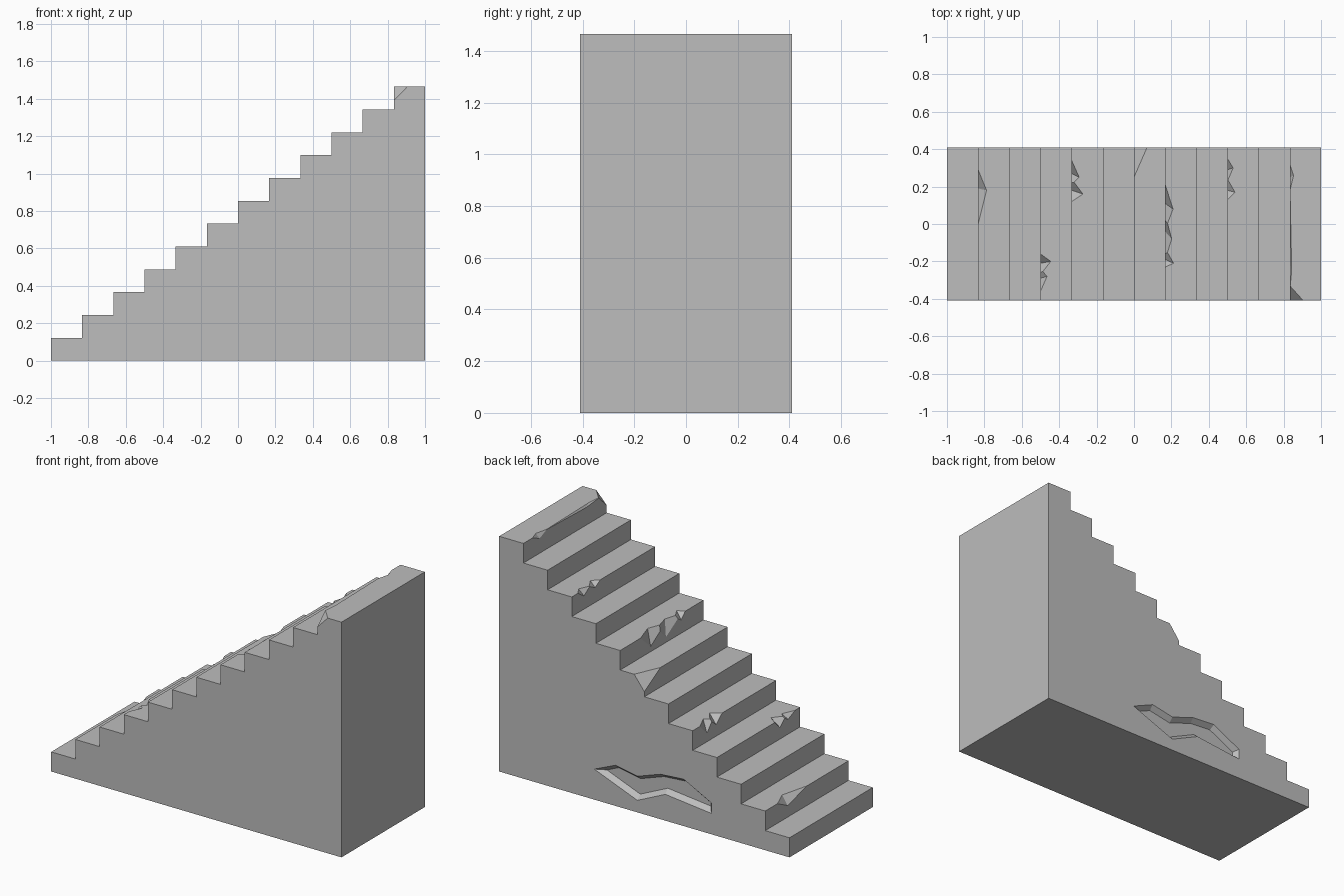
import bpy, bmesh
from mathutils import Vector

if "Cube" in bpy.data.objects:
    bpy.data.objects.remove(bpy.data.objects["Cube"])

STEPS = 12
HALF = 0.41
TREAD = 2 / STEPS
RISE = 1.465 / STEPS

stone = bpy.data.materials.new("grey stone")
stone.use_nodes = True
stone.diffuse_color = (0.51, 0.51, 0.51, 1)
stone.node_tree.nodes["Principled BSDF"].inputs["Base Color"].default_value = stone.diffuse_color


def make_object(name, bm):
    bmesh.ops.recalc_face_normals(bm, faces=bm.faces)
    mesh = bpy.data.meshes.new(name)
    bm.to_mesh(mesh)
    bm.free()
    mesh.materials.append(stone)
    obj = bpy.data.objects.new(name, mesh)
    bpy.context.collection.objects.link(obj)
    return obj


def extrude(bm, faces, offset):
    result = bmesh.ops.extrude_face_region(bm, geom=faces)
    verts = [v for v in result["geom"] if isinstance(v, bmesh.types.BMVert)]
    bmesh.ops.translate(bm, verts=verts, vec=offset)


# Solid staircase: stepped side profile pulled across its width
profile = [(1, 0), (-1, 0)]
for i in range(STEPS):
    x = -1 + i * TREAD
    profile += [(x, (i + 1) * RISE), (x + TREAD, (i + 1) * RISE)]
bm = bmesh.new()
side = bm.faces.new([bm.verts.new((x, -HALF, z)) for x, z in profile])
extrude(bm, [side], (0, 2 * HALF, 0))
stairs = make_object("staircase", bm)


def carve(cutter):
    cutter.hide_render = True
    mod = stairs.modifiers.new("carve", "BOOLEAN")
    mod.operation = "DIFFERENCE"
    mod.solver = "EXACT"
    mod.object = cutter
    bpy.context.view_layer.objects.active = stairs
    bpy.ops.object.modifier_apply(modifier=mod.name)
    bpy.data.objects.remove(cutter)


def chip(step, start, end, top_y, top_depth, riser_y, riser_depth):
    """Break a faceted piece out of a step edge."""
    x, z = -1 + (step - 1) * TREAD, step * RISE
    bm = bmesh.new()
    for p in [(x, start, z), (x, end, z),
              (x + top_depth, top_y, z), (x, riser_y, z - riser_depth),
              (x - 0.1, (start + end) / 2, z + 0.1)]:
        bm.verts.new(p)
    bmesh.ops.convex_hull(bm, input=bm.verts)
    carve(make_object("chip_cutter", bm))


# Chips along the step edges
for notch in [
    (2, 0.29, 0.0, 0.18, 0.045, 0.19, 0.05),
    (4, -0.16, -0.27, -0.20, 0.055, -0.21, 0.05),
    (4, -0.24, -0.36, -0.28, 0.035, -0.29, 0.03),
    (5, 0.34, 0.21, 0.25, 0.04, 0.27, 0.07),
    (5, 0.24, 0.12, 0.16, 0.06, 0.18, 0.05),
    (8, 0.21, -0.03, 0.08, 0.042, 0.11, 0.09),
    (8, 0.05, -0.19, -0.08, 0.035, -0.04, 0.09),
    (8, -0.13, -0.23, -0.21, 0.045, -0.19, 0.04),
    (10, 0.35, 0.23, 0.30, 0.03, 0.29, 0.04),
    (10, 0.24, 0.13, 0.17, 0.04, 0.18, 0.03),
    (12, 0.32, 0.18, 0.26, 0.02, 0.25, 0.03),
    (12, 0.22, -0.35, -0.25, 0.01, -0.2, 0.012),
]:
    chip(*notch)

# Broken corners where step edges meet the side walls
for step, side, length, top_depth, riser_depth in [
        (7, 1, 0.16, 0.07, 0.09), (12, -1, 0.08, 0.072, 0.075)]:
    # Mirroring the tip past the wall keeps the cut on the wall plane exact
    edge = side * HALF
    chip(step, edge - side * length, edge + side * length,
         edge, top_depth, edge, riser_depth)

# Jagged tapered crack in the back wall
outline = [(0.345, 0.19), (0.2, 0.253), (0.048, 0.225), (-0.11, 0.28),
           (-0.27, 0.292), (-0.462, 0.195), (-0.462, 0.13),
           (-0.145, 0.164), (0.048, 0.075)]
bm = bmesh.new()
mouth = bm.faces.new([bm.verts.new((x, HALF, z)) for x, z in outline])
extrude(bm, [mouth], (0, 0.05, 0))
bmesh.ops.recalc_face_normals(bm, faces=bm.faces)
floor = [f for f in bm.faces if f.calc_center_median().y < HALF + 0.001]
if not floor:
    floor = [bm.faces.new([v for v in bm.verts if v.co.y < HALF + 0.001])]
bmesh.ops.inset_region(bm, faces=floor, thickness=0.025, depth=0, use_even_offset=True)
for v in {v for f in floor for v in f.verts}:
    v.co += Vector((0, -0.03, 0))
carve(make_object("crack_cutter", bm))
